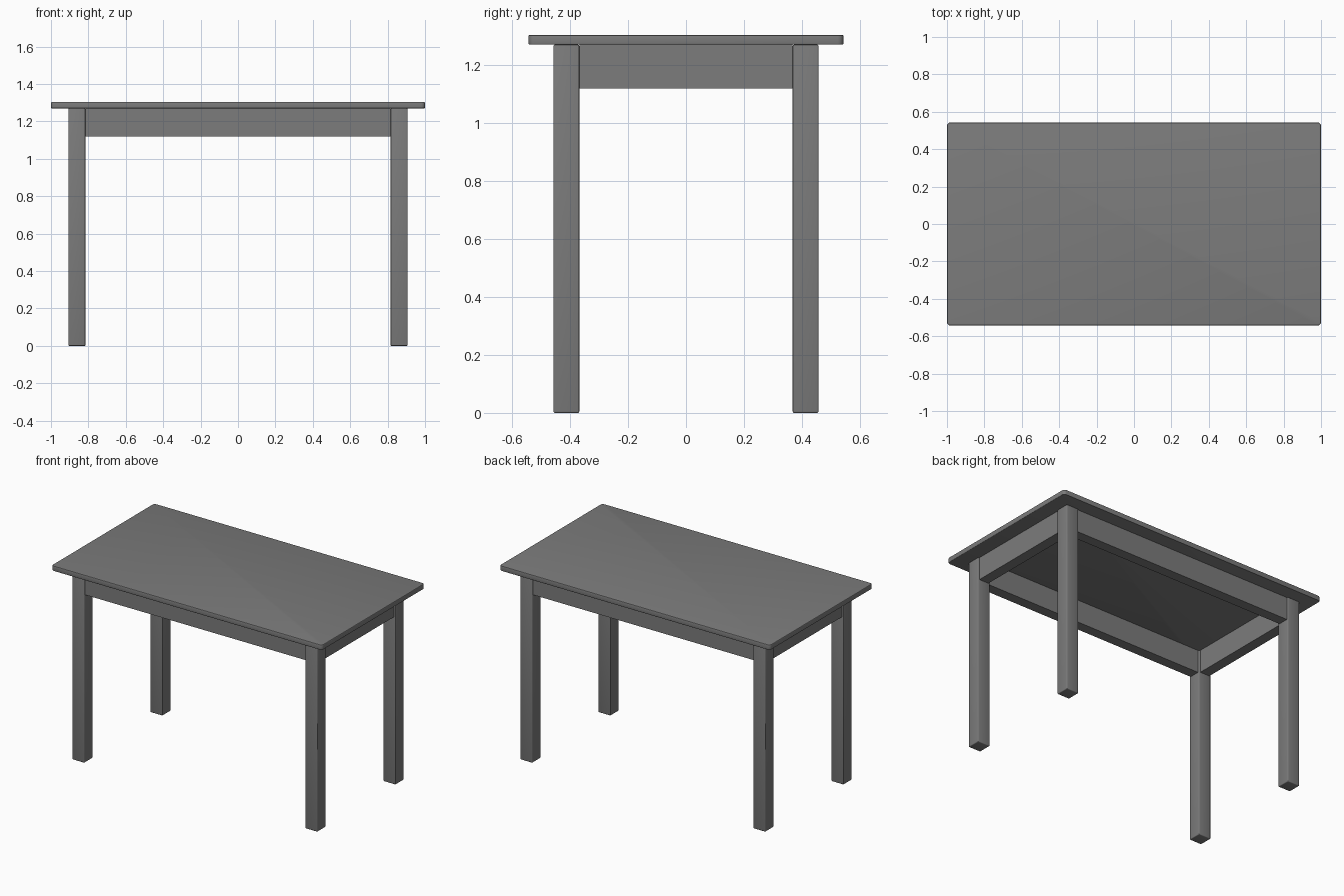
import bpy, bmesh

if "Cube" in bpy.data.objects:
    bpy.data.objects.remove(bpy.data.objects["Cube"])

dark = bpy.data.materials.new("dark_grey")
dark.diffuse_color = (0.2, 0.2, 0.2, 1)
dark.use_nodes = True
dark.node_tree.nodes["Principled BSDF"].inputs["Base Color"].default_value = dark.diffuse_color


def box(name, x, y, z, corner=0.0, edge=0.005):
    """Box from (min, max) ranges, with rounded uprights and softened edges."""
    bm = bmesh.new()
    bmesh.ops.create_cube(bm, size=1)
    for v in bm.verts:
        v.co = [r[0] + (c + 0.5) * (r[1] - r[0]) for r, c in zip((x, y, z), v.co)]
    if corner:
        uprights = [e for e in bm.edges
                    if abs(e.verts[0].co.z - e.verts[1].co.z) > 1e-4]
        bmesh.ops.bevel(bm, geom=uprights, offset=corner, segments=4,
                        profile=0.5, affect='EDGES')
    if edge:
        sharp = [e for e in bm.edges if e.calc_face_angle(0) > 1.0]
        bmesh.ops.bevel(bm, geom=sharp, offset=edge, segments=3,
                        profile=0.5, affect='EDGES')
    mesh = bpy.data.meshes.new(name)
    bm.to_mesh(mesh)
    bm.free()
    mesh.materials.append(dark)
    obj = bpy.data.objects.new(name, mesh)
    bpy.context.collection.objects.link(obj)
    return obj


def span(sign, a, b):
    return tuple(sorted((sign * a, sign * b)))


TOP_Z, UNDER_Z, APRON_Z = 1.303, 1.27, 1.119
LEG_X, LEG_Y = (0.816, 0.906), (0.368, 0.457)
INSET = 0.01

# Table top
box("table_top", (-1, 1), (-0.543, 0.543), (UNDER_Z, TOP_Z), corner=0.02, edge=0.004)

# Legs
for sx, side in ((-1, "left"), (1, "right")):
    for sy, end in ((-1, "front"), (1, "back")):
        box(f"{end}_{side}_leg", span(sx, *LEG_X), span(sy, *LEG_Y), (0, UNDER_Z))

# Aprons between the legs, set slightly in from the leg faces
for s, end, side in ((-1, "front", "left"), (1, "back", "right")):
    box(f"{end}_apron", (-LEG_X[0], LEG_X[0]),
        span(s, LEG_Y[0] + INSET, LEG_Y[1] - INSET), (APRON_Z, UNDER_Z), edge=0)
    box(f"{side}_apron", span(s, LEG_X[0] + INSET, LEG_X[1] - INSET),
        (-LEG_Y[0], LEG_Y[0]), (APRON_Z, UNDER_Z), edge=0)

# Smooth shading with crisp edges
for obj in bpy.context.collection.objects:
    obj.select_set(True)
    bpy.context.view_layer.objects.active = obj
bpy.ops.object.shade_smooth_by_angle()
